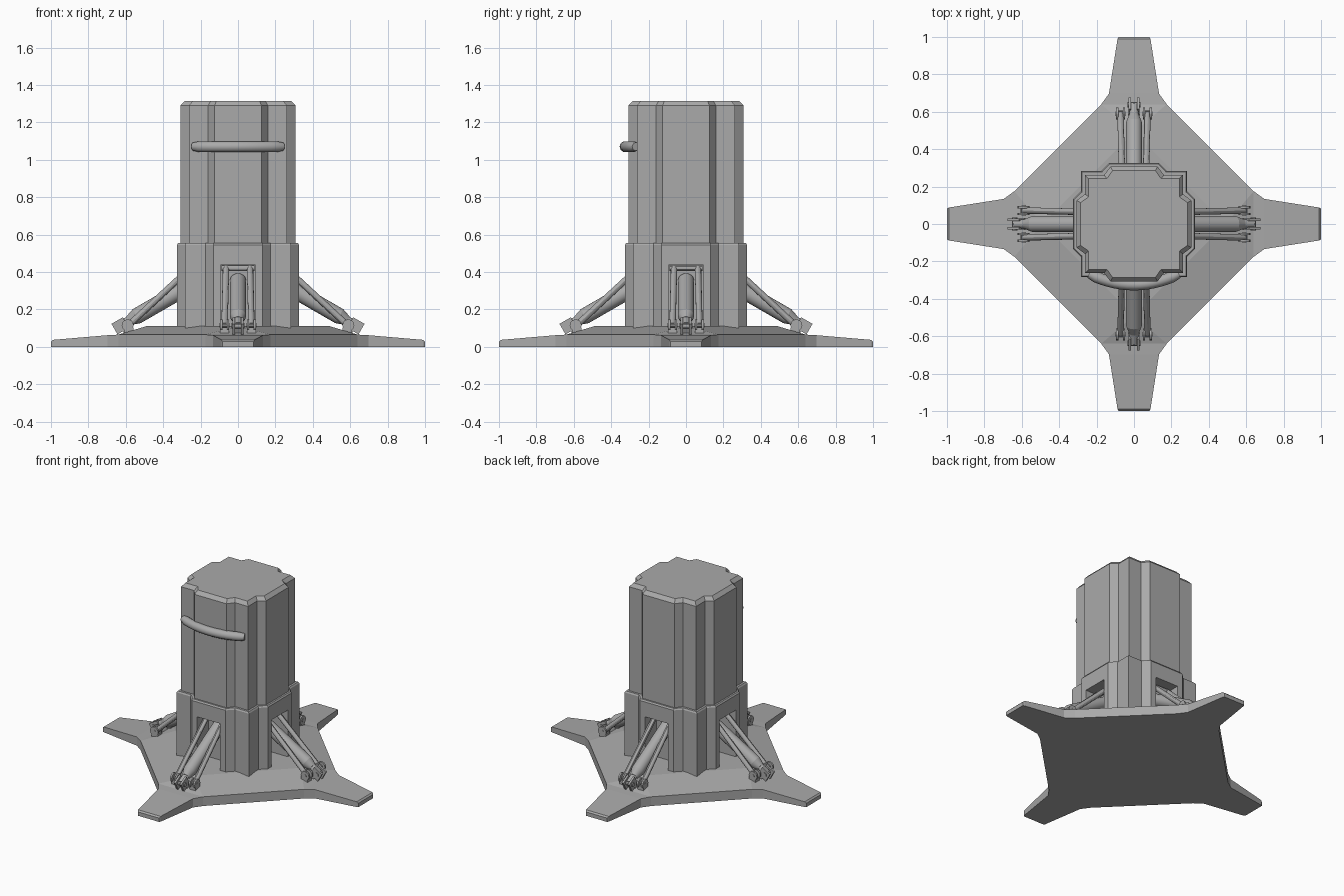
import bpy, bmesh, math
from mathutils import Vector, Matrix

if "Cube" in bpy.data.objects:
    bpy.data.objects.remove(bpy.data.objects["Cube"])

GREY = bpy.data.materials.new("plain_grey")
GREY.diffuse_color = (0.4, 0.4, 0.4, 1)
GREY.use_nodes = True
GREY.node_tree.nodes["Principled BSDF"].inputs["Base Color"].default_value = GREY.diffuse_color


def finish(name, bm, turn=0, smooth=True):
    """Turn a bmesh into a named object, rotated by quarter turns about z."""
    bmesh.ops.transform(bm, matrix=Matrix.Rotation(turn * math.pi / 2, 4, 'Z'), verts=bm.verts)
    bmesh.ops.recalc_face_normals(bm, faces=bm.faces)
    me = bpy.data.meshes.new(name)
    bm.to_mesh(me)
    bm.free()
    ob = bpy.data.objects.new(name, me)
    bpy.context.collection.objects.link(ob)
    me.materials.append(GREY)
    if smooth:
        bpy.ops.object.select_all(action='DESELECT')
        ob.select_set(True)
        bpy.context.view_layer.objects.active = ob
        bpy.ops.object.shade_smooth_by_angle(angle=math.radians(30))
    return ob


def add_rod(bm, a, b, r1, r2=None, seg=16):
    """Cylinder or cone between two points."""
    a, b = Vector(a), Vector(b)
    d = b - a
    m = Matrix.Translation((a + b) / 2) @ d.to_track_quat('Z', 'Y').to_matrix().to_4x4()
    bmesh.ops.create_cone(bm, cap_ends=True, segments=seg, radius1=r1,
                          radius2=r1 if r2 is None else r2, depth=d.length, matrix=m)


def add_box(bm, centre, size, tilt=0):
    m = Matrix.Translation(centre) @ Matrix.Rotation(tilt, 4, 'X') @ Matrix.Diagonal((*size, 1))
    bmesh.ops.create_cube(bm, size=1, matrix=m)


def quarter_ring(points):
    """Repeat an outline section around four quarter turns."""
    ring = []
    for k in range(4):
        c, s = [(1, 0), (0, 1), (-1, 0), (0, -1)][k]
        ring += [(x * c - y * s, x * s + y * c) for x, y in points]
    return ring


def notched(face, half, step, corner):
    return quarter_ring([(face, -half), (face, half), (corner, step), (corner, corner), (step, corner)])


def loft(name, rings):
    """Skin stacked rings of (outline, z) and cap both ends."""
    bm = bmesh.new()
    loops = [[bm.verts.new((x, y, z)) for x, y in ring] for ring, z in rings]
    n = len(loops[0])
    for lo, hi in zip(loops, loops[1:]):
        for i in range(n):
            j = (i + 1) % n
            bm.faces.new((lo[i], lo[j], hi[j], hi[i]))
    bm.faces.new(loops[0][::-1])
    bm.faces.new(loops[-1])
    return finish(name, bm, smooth=False)


# Base plate: four tapering feet around a raised diamond
bm = bmesh.new()
section = [(0.64, -0.175, 0.065), (0.697, -0.134, 0.062), (0.99, -0.088, 0.037), (1.0, -0.083, 0.027),
           (1.0, 0.083, 0.027), (0.99, 0.088, 0.037), (0.697, 0.134, 0.062), (0.64, 0.175, 0.065)]
outline = quarter_ring([(x, y) for x, y, z in section])
low = [bm.verts.new((x, y, 0)) for x, y in outline]
top = [bm.verts.new((x, y, section[i % 8][2])) for i, (x, y) in enumerate(outline)]
peak = [bm.verts.new((x, y, 0.11)) for x, y in quarter_ring([(0.49, 0)])]
bm.faces.new(low[::-1])
bm.faces.new(peak)
for i in range(32):
    j = (i + 1) % 32
    bm.faces.new((low[i], low[j], top[j], top[i]))
for k in range(4):
    t = top[k * 8:k * 8 + 8]
    for i in range(3):
        bm.faces.new((t[i], t[i + 1], t[6 - i], t[7 - i]))
    bm.faces.new((peak[k], t[0], t[7]))
    bm.faces.new((peak[k], t[7], top[(k * 8 + 8) % 32], peak[(k + 1) % 4]))
finish("base_plate", bm, smooth=False)

# Column with bevelled cap
body = notched(0.308, 0.125, 0.16, 0.262)
loft("column", [(body, 0.5), (body, 1.29),
                (notched(0.285, 0.115, 0.145, 0.242), 1.315)])

# Collar with a recess on each side
wide = notched(0.327, 0.132, 0.175, 0.283)
collar = loft("collar", [(wide, 0.10), (wide, 0.545), (notched(0.32, 0.13, 0.172, 0.277), 0.555)])
for k in range(4):
    bm = bmesh.new()
    add_box(bm, (0, -0.31, 0.275), (0.18, 0.22, 0.33))
    cutter = finish("recess_cutter", bm, k, smooth=False)
    cutter.hide_render = True
    cutter.hide_set(True)
    cut = collar.modifiers.new("recess", 'BOOLEAN')
    cut.operation, cut.object, cut.solver = 'DIFFERENCE', cutter, 'EXACT'

# Braces on each side
for k in range(4):
    # Main piston with stepped sleeve
    bm = bmesh.new()
    a, b = Vector((0, -0.21, 0.355)), Vector((0, -0.635, 0.11))
    at = lambda t: a.lerp(b, t)
    add_rod(bm, a, at(0.78), 0.043, seg=20)
    add_rod(bm, at(0.78), at(0.88), 0.043, 0.026, seg=20)
    add_rod(bm, at(0.86), b, 0.024)
    finish("piston", bm, k)

    # Fork and pin holding the piston foot
    bm = bmesh.new()
    for s in (-1, 1):
        add_box(bm, (s * 0.023, -0.63, 0.112), (0.014, 0.07, 0.065), math.radians(30))
    add_box(bm, (0, -0.60, 0.095), (0.06, 0.04, 0.04), math.radians(30))
    add_rod(bm, (-0.036, -0.638, 0.112), (0.036, -0.638, 0.112), 0.014, seg=12)
    finish("piston_fork", bm, k)

    # Pair of thin rods with end lugs
    bm = bmesh.new()
    for s in (-1, 1):
        add_rod(bm, (s * 0.064, -0.25, 0.425), (s * 0.072, -0.585, 0.115), 0.017, seg=12)
        for d in (-0.018, 0.018):
            x = s * 0.072 + d
            add_rod(bm, (x - 0.006, -0.59, 0.115), (x + 0.006, -0.59, 0.115), 0.032, seg=12)
        add_rod(bm, (s * 0.045, -0.59, 0.115), (s * 0.098, -0.59, 0.115), 0.012, seg=10)
        add_box(bm, (s * 0.072, -0.585, 0.088), (0.046, 0.05, 0.03))
    add_rod(bm, (-0.088, -0.255, 0.42), (0.088, -0.255, 0.42), 0.016, seg=12)
    finish("side_rods", bm, k)

# Curved handle on the front
curve = bpy.data.curves.new("handle", 'CURVE')
curve.dimensions = '3D'
curve.bevel_depth = 0.03
curve.bevel_resolution = 3
curve.use_fill_caps = True
spline = curve.splines.new('POLY')
spline.points.add(14)
for i, p in enumerate(spline.points):
    u = i / 7 - 1
    p.co = (0.24 * u, -0.325 + 0.058 * u * u, 1.07, 1)
    p.radius = 0.75 if abs(u) == 1 else 1
curve.materials.append(GREY)
bpy.context.collection.objects.link(bpy.data.objects.new("handle", curve))
